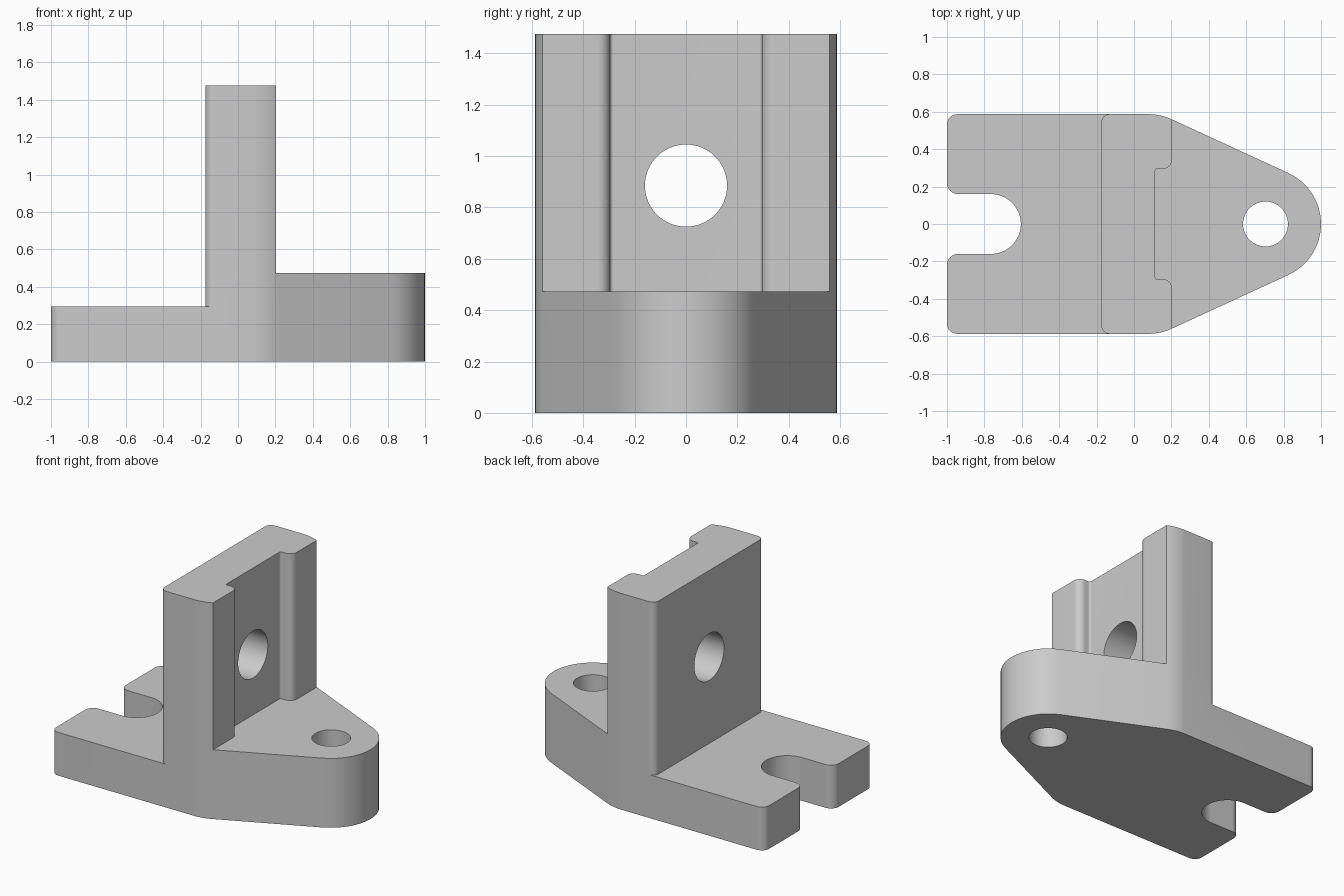
import bpy
import bmesh
from math import tan, radians
from mathutils import Vector, Matrix

if "Cube" in bpy.data.objects:
    bpy.data.objects.remove(bpy.data.objects["Cube"], do_unlink=True)

grey = bpy.data.materials.new("light grey")
grey.use_nodes = True
colour = (0.6, 0.6, 0.6, 1)
grey.diffuse_color = colour
grey.node_tree.nodes["Principled BSDF"].inputs["Base Color"].default_value = colour


def rounded(corners, steps=16):
    """Turn (x, y, radius) corners into a filleted outline."""
    outline = []
    for i, (x, y, radius) in enumerate(corners):
        p = Vector((x, y))
        if radius == 0:
            outline.append(p)
            continue
        a = (Vector(corners[i - 1][:2]) - p).normalized()
        b = (Vector(corners[(i + 1) % len(corners)][:2]) - p).normalized()
        half = a.angle(b) / 2
        start = p + a * radius / tan(half)
        centre = p + (a + b).normalized() * (radius / abs(Vector((a.x, a.y)).cross((a + b).normalized())))
        sweep = (start - centre).angle_signed(p + b * radius / tan(half) - centre)
        for k in range(steps + 1):
            # angle_signed is clockwise, Matrix.Rotation is anticlockwise
            outline.append(centre + Matrix.Rotation(-sweep * k / steps, 2) @ (start - centre))
    return outline


def mirrored(half):
    """Complete a front-half profile across the centre line."""
    return half + [(x, -y, r) for x, y, r in reversed(half) if y != 0]


def finish(name, bm):
    bmesh.ops.remove_doubles(bm, verts=bm.verts, dist=0.0005)
    bmesh.ops.recalc_face_normals(bm, faces=bm.faces)
    mesh = bpy.data.meshes.new(name)
    bm.to_mesh(mesh)
    bm.free()
    mesh.materials.append(grey)
    obj = bpy.data.objects.new(name, mesh)
    bpy.context.collection.objects.link(obj)
    return obj


def slab(name, half, bottom, top):
    bm = bmesh.new()
    face = bm.faces.new([bm.verts.new((p.x, p.y, bottom)) for p in rounded(mirrored(half))])
    new = bmesh.ops.extrude_face_region(bm, geom=[face])["geom"]
    bmesh.ops.translate(bm, verts=[v for v in new if isinstance(v, bmesh.types.BMVert)],
                        vec=(0, 0, top - bottom))
    return finish(name, bm)


def drill(name, radius, location, axis):
    bm = bmesh.new()
    turn = Matrix.Rotation(radians(90), 4, "Y") if axis == "X" else Matrix()
    bmesh.ops.create_cone(bm, cap_ends=True, segments=64, radius1=radius, radius2=radius,
                          depth=1.5, matrix=Matrix.Translation(location) @ turn)
    return finish(name, bm)


def combine(target, tool, operation):
    mod = target.modifiers.new(operation.lower(), "BOOLEAN")
    mod.operation, mod.object, mod.solver = operation, tool, "EXACT"
    bpy.context.view_layer.objects.active = target
    bpy.ops.object.modifier_apply(modifier=mod.name)
    bpy.data.objects.remove(tool, do_unlink=True)


# Shared outline corners: side shoulder and virtual apex of the tapered nose
side, apex, slope = 0.587, 1.418, 0.46
shoulder = (apex - side / slope, -side, 0.3)
nose_tip = (apex, 0, 0.3)
wall_back, wall_face, recess = -0.175, 0.203, 0.113
foot_top, nose_top, wall_top = 0.295, 0.473, 1.475
wall_corner = (wall_back, -side, 0.045)

# Base plate with open slot
bracket = slab("bracket", [(-0.605, -0.16, 0.1599), (-1, -0.16, 0.06), (-1, -side, 0.055),
                           shoulder, nose_tip], 0, foot_top)
# Thicker nose
nose = slab("nose", [wall_corner, shoulder, nose_tip], foot_top, nose_top)
# Upright wall with recessed channel
wall = slab("wall", [wall_corner, shoulder, (wall_face, -slope * (apex - wall_face), 0),
                     (wall_face, -0.295, 0.05), (recess, -0.295, 0.012)], nose_top, wall_top)
combine(bracket, nose, "UNION")
combine(bracket, wall, "UNION")

# Bolt hole in the nose and bore through the wall
combine(bracket, drill("bolt_hole", 0.12, (0.703, 0, 0.2), "Z"), "DIFFERENCE")
combine(bracket, drill("wall_bore", 0.16, (0, 0, 0.885), "X"), "DIFFERENCE")

bpy.ops.object.select_all(action="DESELECT")
bracket.select_set(True)
bpy.context.view_layer.objects.active = bracket
bpy.ops.object.shade_smooth_by_angle(angle=radians(30))
